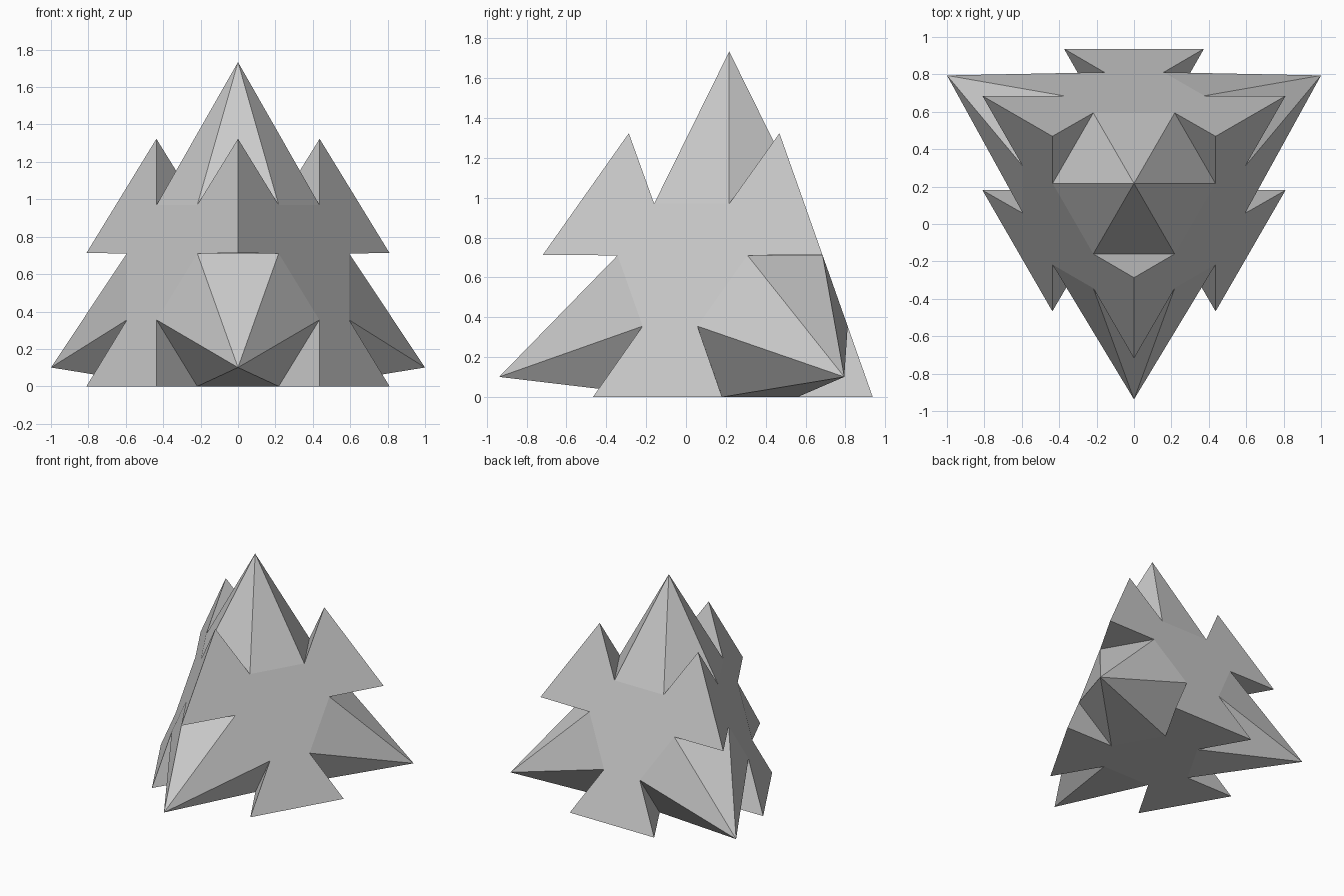
import bpy, bmesh, math
from mathutils import Vector
from itertools import combinations, permutations

cube = bpy.data.objects.get("Cube")
if cube:
    bpy.data.objects.remove(cube, do_unlink=True)

INRADIUS = 0.509              # centre to each face of the outer tetrahedron
SPIKE_RADIUS = 1.2247         # centre to each spike point
TIP = 0.35                    # where the star tips sit along an outer edge
CUT = 0.5236                  # depth of the corner cuts along an outer edge
centre = Vector((0, 0.217, INRADIUS))

# Directions of the four tetrahedron corners: one up, three around the base
base_ring = math.sqrt(8) / 3
directions = [Vector((0, 0, 1))]
for angle in (-90, 30, 150):
    a = math.radians(angle)
    directions.append(Vector((base_ring * math.cos(a), base_ring * math.sin(a), -1 / 3)))
outer = [centre + d * INRADIUS * 3 for d in directions]

bm = bmesh.new()
spike = [bm.verts.new(centre + d * SPIKE_RADIUS) for d in directions]

# Star tips on the outer edges, two per edge
tip = {(i, j): bm.verts.new(outer[i].lerp(outer[j], TIP))
       for i, j in permutations(range(4), 2)}

# Notch points: a hexagon around each spike, two points in each outer face
notch = {}
for i, j, k in permutations(range(4), 3):
    near = outer[i].lerp(outer[j], CUT)
    far = outer[i].lerp(outer[k], CUT)
    notch[i, j, k] = bm.verts.new(near.lerp(far, 1 / 3))

# Star-shaped outer faces
for a, b, c in combinations(range(4), 3):
    outline = []
    for p, q, r in ((a, c, b), (b, a, c), (c, b, a)):
        outline += [tip[p, q], notch[p, q, r], notch[p, r, q], tip[p, r]]
    bm.faces.new(outline)

# Spike sides that rise from the outer faces, then those behind the star tips
for i in range(4):
    others = [n for n in range(4) if n != i]
    for j, k in combinations(others, 2):
        bm.faces.new((spike[i], notch[i, j, k], notch[i, k, j]))
    for j in others:
        k, m = [n for n in others if n != j]
        bm.faces.new((spike[i], notch[i, j, k], notch[i, j, m]))
        bm.faces.new((tip[i, j], notch[i, j, k], notch[i, j, m]))

bmesh.ops.recalc_face_normals(bm, faces=bm.faces)
mesh = bpy.data.meshes.new("spiked_tetrahedron")
bm.to_mesh(mesh)
bm.free()

# Plain grey finish
grey = bpy.data.materials.new("light grey")
grey.use_nodes = True
colour = (0.6, 0.6, 0.6, 1)
grey.diffuse_color = colour
grey.node_tree.nodes["Principled BSDF"].inputs["Base Color"].default_value = colour
mesh.materials.append(grey)

solid = bpy.data.objects.new("spiked_tetrahedron", mesh)
bpy.context.collection.objects.link(solid)
